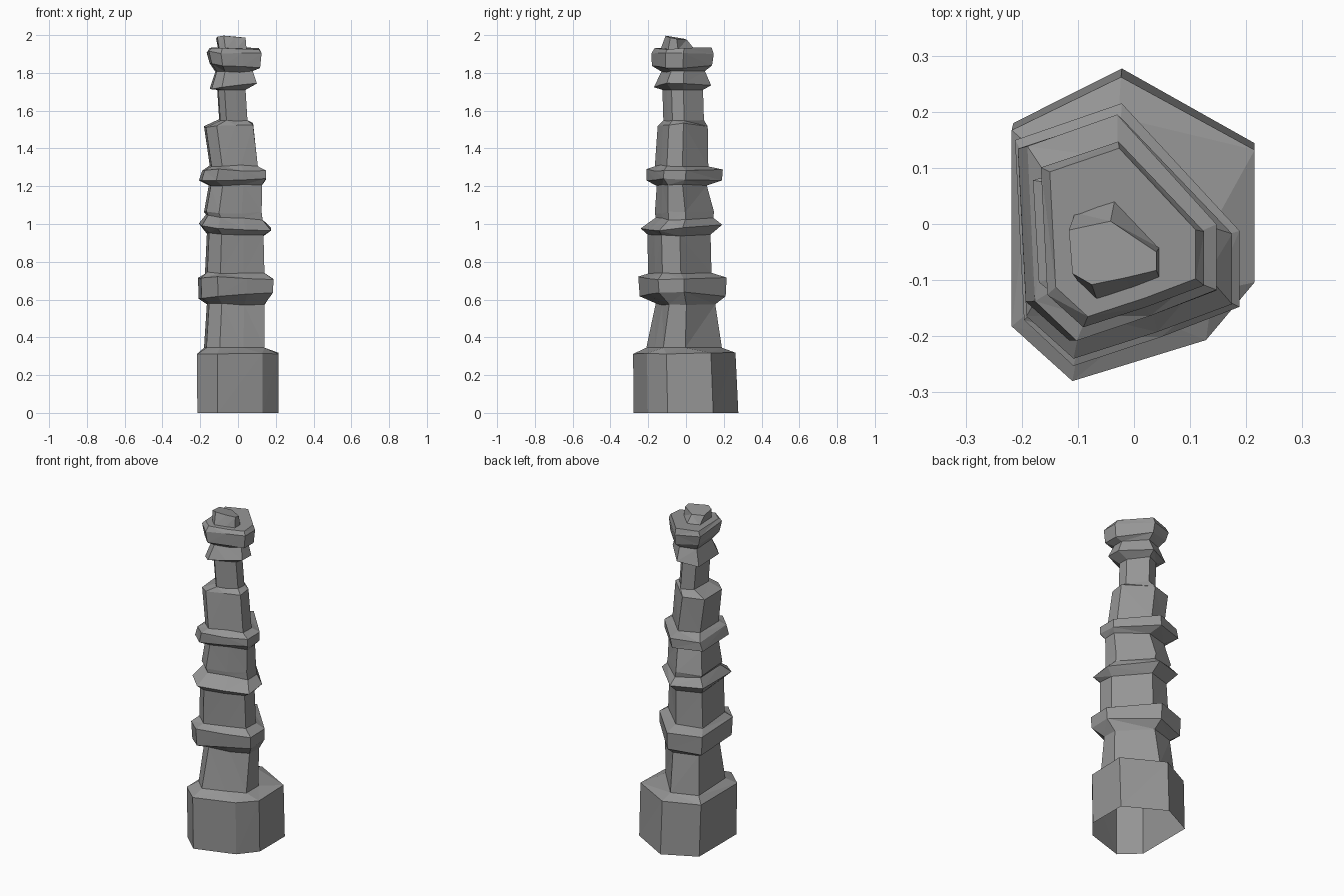
import bpy, bmesh, random

random.seed(4)

# Unit cross-sections, stretched to each ring's bounds
BASE = [(-.1, 1), (1, .52), (1, -.35), (.6, -.73), (-.5, -1), (-1, -.64), (-1, .65)]
SHAFT = [(-.05, 1), (1, .03), (1, -.55), (.3, -.78), (-.48, -1), (-.92, -.65), (-1, .72)]

# Dark grey stone
stone = bpy.data.materials.new("stone")
stone.diffuse_color = (.3, .3, .3, 1)


def ring(bm, section, z, x0, x1, y0, y1, tx=0, ty=0, jitter=.006):
    verts = []
    for u, v in section:
        x = (x0 + x1) / 2 + u * (x1 - x0) / 2
        y = (y0 + y1) / 2 + v * (y1 - y0) / 2
        dz = random.uniform(-jitter, jitter)
        verts.append(bm.verts.new((x, y, z + tx * u + ty * v + dz)))
    return verts


def loft(name, rings, top=False):
    bm = bmesh.new()
    loops = [ring(bm, *r) for r in rings]
    for a, b in zip(loops, loops[1:]):
        for i in range(len(a)):
            j = (i + 1) % len(a)
            bm.faces.new((a[j], a[i], b[i], b[j]))
    if top:
        bm.faces.new(loops[-1])
    bmesh.ops.triangulate(bm, faces=[f for f in bm.faces if len(f.verts) == 4])
    bmesh.ops.recalc_face_normals(bm, faces=bm.faces)
    mesh = bpy.data.meshes.new(name)
    bm.to_mesh(mesh)
    bm.free()
    mesh.materials.append(stone)
    ob = bpy.data.objects.new(name, mesh)
    bpy.context.collection.objects.link(ob)
    return ob


# Heavy foot block, open underneath
loft("base_block", [
    (BASE, 0, -.215, .215, -.277, .277, 0, 0, 0),
    (BASE, .315, -.218, .215, -.28, .262),
    (SHAFT, .345, -.18, .14, -.21, .19, 0, 0, 0)])

# Rough shaft with projecting collars
shaft = [
    (.345, -.18, .14, -.21, .19, 0, 0, 0),
    (.575, -.165, .14, -.16, .155),
    (.62, -.208, .185, -.245, .21, .015, 0),
    (.715, -.212, .188, -.253, .215, -.005, 0),
    (.74, -.175, .14, -.2, .135),
    (.945, -.165, .135, -.205, .13, -.005, 0),
    (.985, -.207, .175, -.24, .192, -.01, .01),
    (1.035, -.17, .13, -.16, .145, -.01, 0),
    (1.06, -.18, .125, -.165, .148),
    (1.205, -.155, .128, -.155, .11),
    (1.235, -.207, .147, -.208, .19),
    (1.285, -.19, .147, -.208, .195),
    (1.31, -.15, .105, -.165, .118),
    (1.52, -.18, .08, -.15, .115, .008, 0),
    (1.55, -.1, .05, -.12, .095),
    (1.71, -.11, .04, -.125, .09, 0, 0, 0)]
loft("stacked_shaft", [(SHAFT,) + r for r in shaft])

# Flared capital
capital = [
    (1.71, -.11, .04, -.125, .09, 0, 0, 0),
    (1.73, -.15, .1, -.17, .133, .012, 0),
    (1.805, -.12, .078, -.13, .1),
    (1.835, -.15, .117, -.18, .138, -.01, 0),
    (1.905, -.166, .125, -.184, .147, -.006, 0),
    (1.93, -.15, .11, -.165, .135)]
loft("capital", [(SHAFT,) + r for r in capital], top=True)

# Broken knob on top, sloping to the back
loft("top_knob", [
    (SHAFT, 1.925, -.105, .045, -.135, .045, 0, 0, 0),
    (SHAFT, 1.983, -.116, .04, -.108, .005, -.004, -.01, .003)], top=True)
